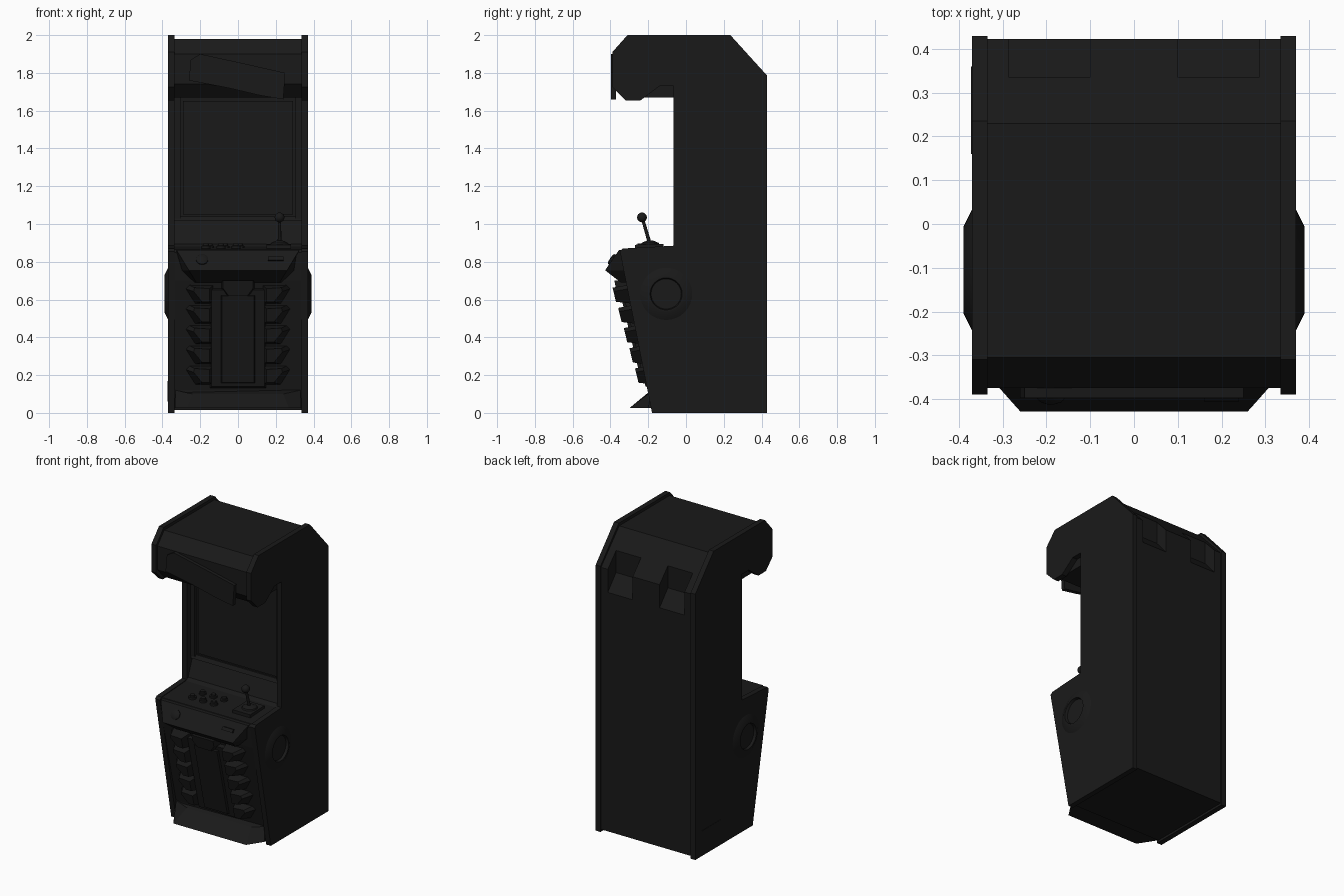
import bpy, bmesh, math
from mathutils import Vector, Matrix

black = bpy.data.materials.new("black_finish")
black.diffuse_color = (0.01, 0.01, 0.01, 1)


def finish(name, bm, mirror=False, smooth=False):
    bmesh.ops.recalc_face_normals(bm, faces=bm.faces)
    me = bpy.data.meshes.new(name)
    bm.to_mesh(me)
    bm.free()
    ob = bpy.data.objects.new(name, me)
    bpy.context.collection.objects.link(ob)
    me.materials.append(black)
    if mirror:
        ob.modifiers.new("mirror", 'MIRROR')
    bpy.ops.object.select_all(action='DESELECT')
    ob.select_set(True)
    bpy.context.view_layer.objects.active = ob
    if smooth:
        bpy.ops.object.shade_smooth_by_angle(angle=math.radians(35))
    return ob


def loft(name, a, b, mirror=False):
    """Solid between two matching polygons of 3D points."""
    bm = bmesh.new()
    va = [bm.verts.new(p) for p in a]
    vb = [bm.verts.new(p) for p in b]
    n = len(a)
    bm.faces.new(va)
    bm.faces.new(vb[::-1])
    for i in range(n):
        j = (i + 1) % n
        bm.faces.new((va[i], vb[i], vb[j], va[j]))
    return finish(name, bm, mirror)


def prism(name, yz, x0, x1, mirror=False):
    return loft(name, [(x0, y, z) for y, z in yz], [(x1, y, z) for y, z in yz], mirror)


def lathe(name, prof, origin, axis, steps=24, mirror=False):
    """Spin (radius, height) points around an axis through origin."""
    bm = bmesh.new()
    vs = [bm.verts.new((r, 0, h)) for r, h in prof]
    es = [bm.edges.new(p) for p in zip(vs, vs[1:])]
    bmesh.ops.spin(bm, geom=vs + es, cent=(0, 0, 0), axis=(0, 0, 1),
                   angle=math.tau, steps=steps, use_merge=True)
    bmesh.ops.remove_doubles(bm, verts=bm.verts, dist=1e-5)
    rot = Vector((0, 0, 1)).rotation_difference(Vector(axis)).to_matrix().to_4x4()
    bm.transform(Matrix.Translation(origin) @ rot)
    return finish(name, bm, mirror, True)


def front_y(z, out=0.0):
    """y of the sloping lower front, pushed outward."""
    return -0.18 - 0.241 * (z - 0.12) - out


def front_block(name, xz_back, xz_front, out, mirror=False):
    return loft(name, [(x, front_y(z, -0.01), z) for x, z in xz_back],
                [(x, front_y(z, out), z) for x, z in xz_front], mirror)


def rect(x0, x1, z0, z1):
    return [(x0, z0), (x1, z0), (x1, z1), (x0, z1)]


# Side panels
prism("side_panel", [(-0.18, 0), (0.43, 0), (0.43, 1.785), (0.235, 2), (-0.31, 2),
                     (-0.39, 1.91), (-0.39, 1.725), (-0.32, 1.655), (-0.24, 1.655),
                     (-0.14, 1.73), (-0.065, 1.73), (-0.065, 0.885), (-0.335, 0.87),
                     (-0.35, 0.855)], 0.335, 0.37, True)

# Cabinet body between the panels
body = prism("cabinet_body", [(-0.17, 0.015), (0.423, 0.015), (0.423, 1.775), (0.23, 1.98),
                              (-0.305, 1.98), (-0.375, 1.9), (-0.375, 1.74), (-0.31, 1.67),
                              (-0.24, 1.67), (0.0, 1.67), (0.0, 1.03), (-0.05, 0.895),
                              (-0.075, 0.88), (-0.33, 0.866), (-0.345, 0.85), (-0.32, 0.70),
                              (-0.18, 0.12)], -0.335, 0.335)

# Two scooped vents cut into the upper back
for s in (-1, 1):
    cut = prism("vent_cutter", [(0.335, 2.0), (0.335, 1.72), (0.423, 1.62), (0.5, 1.53),
                                (0.5, 2.0)], s * 0.1, s * 0.285)
    mod = body.modifiers.new("vent", 'BOOLEAN')
    mod.object, mod.operation, mod.solver = cut, 'DIFFERENCE', 'EXACT'
    bpy.context.view_layer.objects.active = body
    bpy.ops.object.modifier_apply(modifier=mod.name)
    bpy.data.objects.remove(cut)

# Screen bezel around a recessed screen
prism("bezel_side", [(-0.025, 1.03), (0.01, 1.03), (0.01, 1.67), (-0.025, 1.67)], 0.305, 0.335, True)
prism("bezel_bottom", [(-0.025, 1.015), (0.01, 1.015), (0.01, 1.04), (-0.012, 1.04)], -0.335, 0.335)
prism("screen", [(-0.008, 1.05), (0.01, 1.05), (0.01, 1.65), (-0.008, 1.65)], -0.29, 0.29)

# Plain raised marquee plate
plate = [(-0.26, 1.76), (-0.05, 1.72), (0.12, 1.68), (0.24, 1.66), (0.25, 1.8),
         (0.03, 1.85), (-0.2, 1.9), (-0.25, 1.87)]
loft("marquee_plate", [(x, -0.37, z) for x, z in plate], [(x, -0.398, z) for x, z in plate])

# Control lip projecting from the deck
lip_top = [(-0.33, -0.30, 0.866), (0.33, -0.30, 0.866), (0.325, -0.355, 0.862), (-0.325, -0.355, 0.862)]
lip_mid = [(-0.31, -0.29, 0.755), (0.31, -0.29, 0.755), (0.26, -0.428, 0.755), (-0.26, -0.428, 0.755)]
lip_low = [(-0.24, -0.29, 0.69), (0.24, -0.29, 0.69), (0.22, -0.345, 0.69), (-0.22, -0.345, 0.69)]
loft("control_lip", lip_top, lip_mid)
loft("control_lip_underside", lip_mid, lip_low)

# Start button and slot on the lip
lip_n = Vector((0, -0.83, 0.56))
lathe("lip_button", [(0.032, -0.01), (0.032, 0.008), (0.022, 0.015), (0, 0.016)],
      (-0.19, -0.388, 0.81), lip_n, 16)
prism("lip_slot", [(-0.38, 0.80), (-0.405, 0.81), (-0.393, 0.828), (-0.37, 0.82)], 0.16, 0.24)

# Buttons on the deck
for i in range(3):
    for j in range(2):
        lathe("deck_button", [(0.024, -0.01), (0.024, 0.01), (0.016, 0.012), (0.016, 0.022), (0, 0.024)],
              (-0.17 + i * 0.08 + j * 0.02, -0.24 + j * 0.08, 0.874), (0, 0, 1), 16)

# Joystick: mounting plate, boot, shaft, ball
prism("joystick_plate", [(-0.27, 0.865), (-0.12, 0.87), (-0.12, 0.895), (-0.27, 0.89)], 0.15, 0.28)
lathe("joystick_boot", [(0.05, 0), (0.045, 0.012), (0.015, 0.025), (0, 0.025)], (0.22, -0.19, 0.888), (0, 0, 1), 20)
tilt = Vector((0, -0.042, 0.145)).normalized()
lathe("joystick_shaft", [(0, 0), (0.01, 0), (0.008, 0.15), (0, 0.15)], (0.22, -0.19, 0.89), tilt, 12)
arc = [(0.026 * math.sin(math.pi * i / 10), -0.026 * math.cos(math.pi * i / 10)) for i in range(11)]
lathe("joystick_ball", arc, (0.22, -0.233, 1.035), tilt, 16)

# Round collars on the outer sides
lathe("side_collar", [(0.138, 0.36), (0.138, 0.37), (0.098, 0.39), (0.085, 0.39), (0.08, 0.374), (0, 0.374)],
      (0, -0.105, 0.63), (1, 0, 0), 32, True)

# Front door with its frame and hood
front_block("door_frame", rect(-0.15, 0.15, 0.13, 0.66), rect(-0.14, 0.14, 0.14, 0.65), 0.03)
front_block("door_panel", rect(-0.1, 0.1, 0.15, 0.63), rect(-0.085, 0.085, 0.16, 0.62), 0.045)
front_block("door_hood", [(-0.09, 0.66), (-0.06, 0.61), (0.06, 0.61), (0.09, 0.66), (0.09, 0.7), (-0.09, 0.7)],
            [(-0.08, 0.66), (-0.05, 0.62), (0.05, 0.62), (0.08, 0.66), (0.08, 0.7), (-0.08, 0.7)], 0.06)

# Stacked teeth on both sides of the door
for i in range(5):
    z = 0.15 + i * 0.107
    front_block("front_tooth", [(0.13, z), (0.23, z), (0.28, z + 0.08), (0.26, z + 0.1), (0.13, z + 0.1)],
                [(0.15, z + 0.01), (0.19, z + 0.01), (0.235, z + 0.065), (0.23, z + 0.085), (0.15, z + 0.08)],
                0.062 + 0.004 * i, True)

# Flared foot lip
loft("foot_lip", [(-0.335, -0.15, 0.025), (0.335, -0.15, 0.025), (0.335, -0.2, 0.025),
                  (0.27, -0.3, 0.025), (-0.27, -0.3, 0.025), (-0.335, -0.2, 0.025)],
     [(-0.33, -0.15, 0.12), (0.33, -0.15, 0.12), (0.33, -0.185, 0.12),
      (0.24, -0.2, 0.1), (-0.24, -0.2, 0.1), (-0.33, -0.185, 0.12)])

# Small service plate low on the left side
prism("service_plate", [(0.16, 0.06), (0.36, 0.06), (0.36, 0.17), (0.16, 0.17)], -0.372, -0.36)
